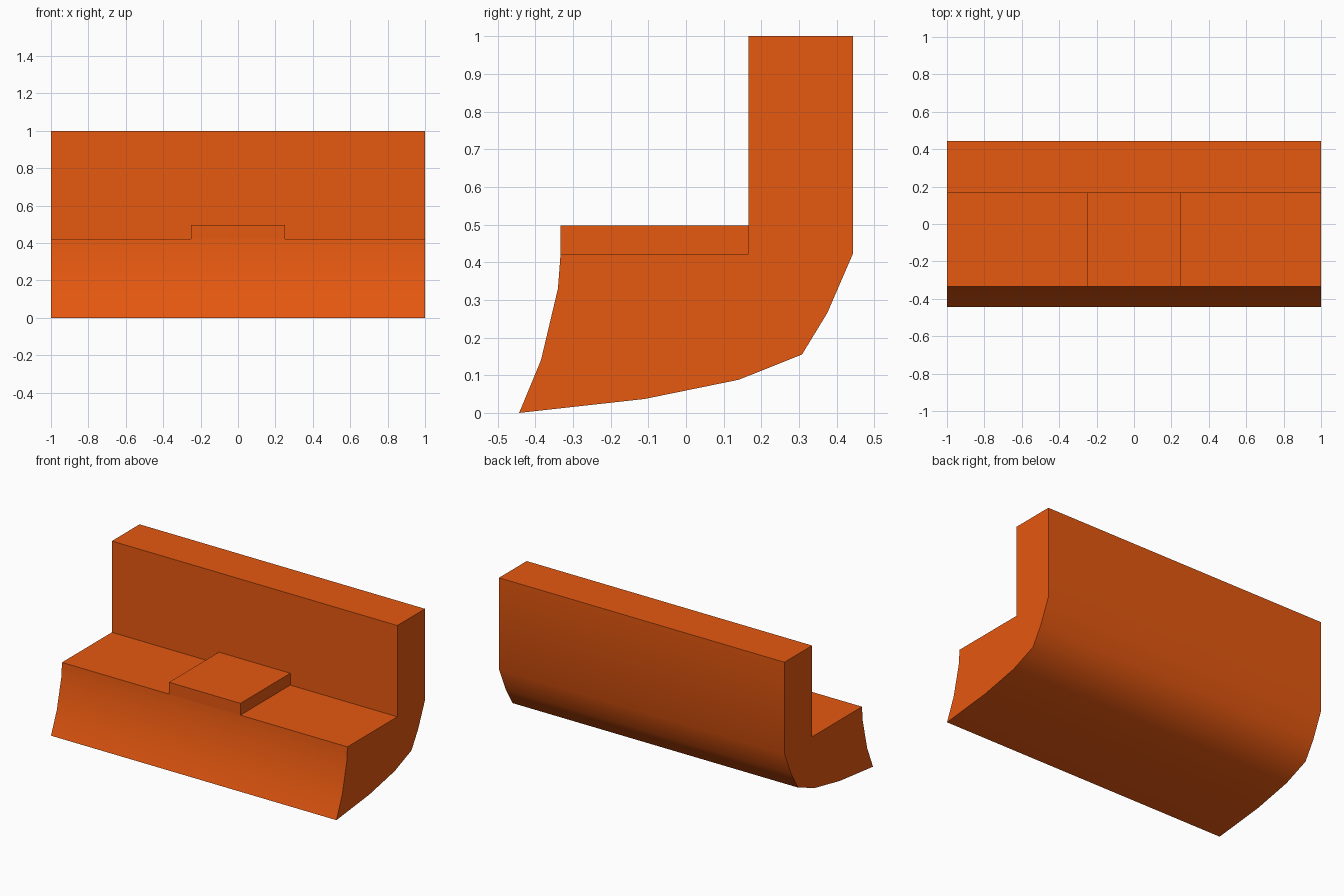
import bpy, bmesh, math

if "Cube" in bpy.data.objects:
    bpy.data.objects.remove(bpy.data.objects["Cube"])

orange = bpy.data.materials.new("burnt_orange")
orange.diffuse_color = (0.79, 0.098, 0.0052, 1)
orange.use_nodes = True
orange.node_tree.nodes["Principled BSDF"].inputs["Base Color"].default_value = orange.diffuse_color


def extrude_profile(name, profile, half_width, hidden=()):
    """Extrude a (y, z) outline along x; drop faces that point in a hidden direction."""
    bm = bmesh.new()
    face = bm.faces.new([bm.verts.new((-half_width, y, z)) for y, z in profile])
    ext = bmesh.ops.extrude_face_region(bm, geom=[face], use_keep_orig=True)
    moved = [g for g in ext["geom"] if isinstance(g, bmesh.types.BMVert)]
    bmesh.ops.translate(bm, verts=moved, vec=(2 * half_width, 0, 0))
    bmesh.ops.recalc_face_normals(bm, faces=bm.faces[:])
    bm.normal_update()
    covered = [f for f in bm.faces
               if any(f.normal.y * y + f.normal.z * z > 0.9 for y, z in hidden)]
    if covered:
        bmesh.ops.delete(bm, geom=covered, context='FACES')
    mesh = bpy.data.meshes.new(name)
    bm.to_mesh(mesh)
    bm.free()
    mesh.materials.append(orange)
    obj = bpy.data.objects.new(name, mesh)
    bpy.context.collection.objects.link(obj)
    bpy.ops.object.select_all(action='DESELECT')
    obj.select_set(True)
    bpy.context.view_layer.objects.active = obj
    bpy.ops.object.shade_smooth_by_angle(angle=math.radians(42))
    return obj


# Main body: curved underside, concave front, ledge and upright back
extrude_profile("body", [
    (-0.443, 0.0), (-0.11, 0.037), (0.14, 0.088), (0.308, 0.155),
    (0.375, 0.265), (0.443, 0.422), (0.443, 1.0), (0.166, 1.0),
    (0.166, 0.422), (-0.333, 0.422), (-0.34, 0.33), (-0.385, 0.14)], 1.0)

# Raised pad in the middle of the ledge, open where it meets the body
extrude_profile("raised_pad", [
    (-0.333, 0.422), (0.166, 0.422), (0.166, 0.497), (-0.333, 0.497)],
    0.25, hidden=[(0, -1), (1, 0)])
